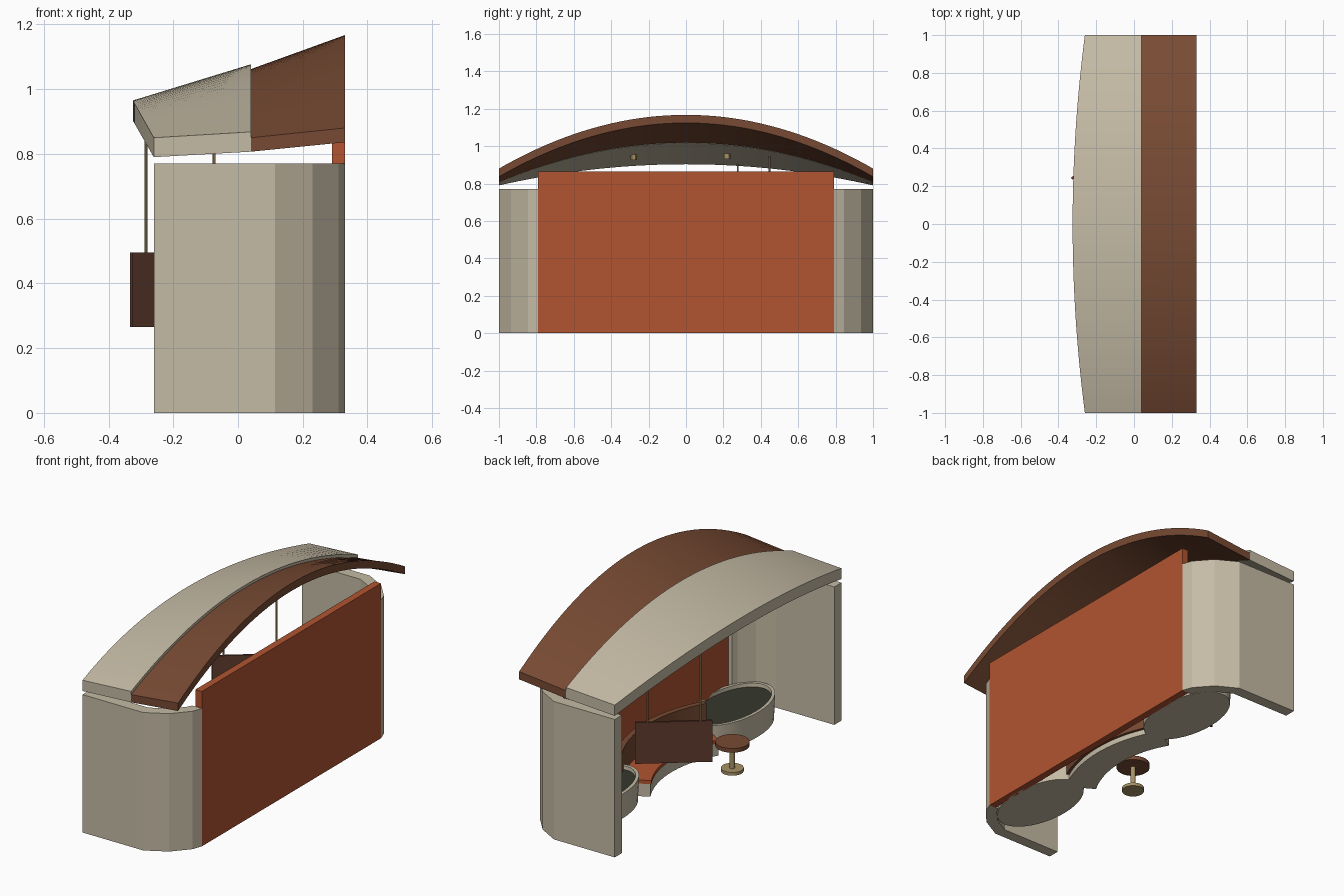
import bpy, bmesh, math

if "Cube" in bpy.data.objects:
    bpy.data.objects.remove(bpy.data.objects["Cube"])


def material(name, rgb):
    m = bpy.data.materials.new(name)
    lin = [((c / 255 + 0.055) / 1.055) ** 2.4 for c in rgb]
    m.diffuse_color = (*lin, 1)
    m.use_nodes = True
    m.node_tree.nodes["Principled BSDF"].inputs["Base Color"].default_value = m.diffuse_color
    return m


BEIGE = material("warm_beige", (197, 187, 165))
TERRA = material("terracotta", (177, 84, 49))
BROWN = material("brown", (119, 74, 51))
DARK = material("dark_brown", (93, 58, 44))
GOLD = material("brass", (168, 146, 100))
SOIL = material("dark_green", (54, 55, 43))


def finish(name, bm, mat, smooth=False):
    bmesh.ops.recalc_face_normals(bm, faces=bm.faces)
    me = bpy.data.meshes.new(name)
    bm.to_mesh(me)
    bm.free()
    me.materials.append(mat)
    ob = bpy.data.objects.new(name, me)
    bpy.context.collection.objects.link(ob)
    if smooth:
        bpy.ops.object.select_all(action='DESELECT')
        ob.select_set(True)
        bpy.context.view_layer.objects.active = ob
        bpy.ops.object.shade_smooth_by_angle(angle=math.radians(30))
    return ob


def loft(name, sections, mat, smooth=False, closed=False):
    """Skin a row of matching cross-sections; cap the ends or close the loop."""
    bm = bmesh.new()
    rows = [[bm.verts.new(p) for p in s] for s in sections]
    n = len(rows[0])
    pairs = list(zip(rows, rows[1:])) + ([(rows[-1], rows[0])] if closed else [])
    for a, b in pairs:
        for i in range(n):
            j = (i + 1) % n
            bm.faces.new((a[i], a[j], b[j], b[i]))
    if not closed:
        bm.faces.new(rows[0])
        bm.faces.new(rows[-1])
    return finish(name, bm, mat, smooth)


def prism(name, outline, z0, z1, mat, smooth=False):
    return loft(name, [[(x, y, z) for x, y in outline] for z in (z0, z1)], mat, smooth)


def ellipse(cx, cy, a, b, n=32):
    return [(cx + a * math.cos(2 * math.pi * i / n), cy + b * math.sin(2 * math.pi * i / n))
            for i in range(n)]


def mix(a, b, t):
    return a + (b - a) * t


# Back wall
prism("back_wall", [(0.29, -0.79), (0.33, -0.79), (0.33, 0.79), (0.29, 0.79)], 0, 0.865, TERRA)

# Side walls with faceted rear corners
WALL = [(-0.26, 1), (0.115, 1), (0.23, 0.936), (0.31, 0.845), (0.33, 0.79),
        (0.27, 0.79), (0.255, 0.82), (0.19, 0.89), (0.1, 0.937), (-0.26, 0.937)]
for side, s in (("left", 1), ("right", -1)):
    prism(side + "_side_wall", [(x, s * y) for x, y in WALL], 0, 0.77, BEIGE)


# Arched roof: heights are (end, crown) pairs, blended along the span
def roof_section(y, front, rear):
    t = 1 - y * y
    (fx, fb, ft), (rx, rb, rt) = [[mix(*v, t) for v in e] for e in (front, rear)]
    return [(fx, y, fb), (rx, y, rb), (rx, y, rt), (fx, y, ft)]


YS = [-1 + i / 20 for i in range(41)]
FRONT_EDGE = ((-0.26, -0.325), (0.79, 0.903), (0.85, 0.965))
FRONT_MEET = ((0.04, 0.04), (0.807, 1.016), (0.868, 1.077))
REAR_MEET = ((0.04, 0.04), (0.807, 1.018), (0.85, 1.062))
REAR_EDGE = ((0.33, 0.33), (0.836, 1.124), (0.88, 1.167))
loft("front_roof", [roof_section(y, FRONT_EDGE, FRONT_MEET) for y in YS], BEIGE, True)
loft("rear_roof", [roof_section(y, REAR_MEET, REAR_EDGE) for y in YS], BROWN, True)


def underside(x, y):
    a, b = roof_section(y, FRONT_EDGE, FRONT_MEET)[:2]
    return mix(a[2], b[2], (x - a[0]) / (b[0] - a[0]))


# Ceiling spotlights
for i, y in enumerate((-0.28, 0.22)):
    z = underside(-0.13, y)
    prism(f"spotlight_{i + 1}", ellipse(-0.13, y, 0.018, 0.018, 12), z - 0.025, z + 0.01, GOLD, True)

# Hanging board on two rods
bx0, by0, bx1, by1 = -0.33, 0.24, -0.025, 0.485
length = math.hypot(bx1 - bx0, by1 - by0)
nx, ny = -(by1 - by0) / length * 0.006, (bx1 - bx0) / length * 0.006
prism("hanging_board", [(bx0 - nx, by0 - ny), (bx1 - nx, by1 - ny),
                        (bx1 + nx, by1 + ny), (bx0 + nx, by0 + ny)], 0.265, 0.495, DARK)
for i, t in enumerate((0.15, 0.84)):
    x, y = mix(bx0, bx1, t), mix(by0, by1, t)
    prism(f"hanging_rod_{i + 1}", ellipse(x, y, 0.005, 0.005, 8), 0.49, underside(x, y) + 0.01, GOLD, True)

# Oval planters: hollow shell with dark filling
for side, y in (("left", 0.6), ("right", -0.6)):
    rings = [(0.14, 0.27, 0.0), (0.165, 0.295, 0.0), (0.17, 0.3, 0.14), (0.152, 0.282, 0.14)]
    loft(side + "_planter", [[(x, yy, z) for x, yy in ellipse(0.14, y, a, b, 40)] for a, b, z in rings],
         BEIGE, True, closed=True)
    prism(side + "_planter_filling", ellipse(0.14, y, 0.153, 0.283, 40), 0.02, 0.12, SOIL, True)
    prism(side + "_planter_base", ellipse(0.14, y, 0.145, 0.275, 40), 0.0, 0.02, BEIGE, True)


# Curved bench: base, seat and back share one arc centre
def arc_part(name, r0, r1, z0, z1, mat):
    secs = []
    for i in range(21):
        a = math.radians(mix(-30, 30, i / 20))
        secs.append([(-0.51 + r * math.cos(a), r * math.sin(a), z)
                     for r, z in ((r0, z0), (r1, z0), (r1, z1), (r0, z1))])
    loft(name, secs, mat, True)


arc_part("bench_base", 0.6, 0.76, 0, 0.07, BEIGE)
arc_part("bench_seat", 0.595, 0.75, 0.07, 0.09, TERRA)
arc_part("bench_back", 0.745, 0.775, 0.03, 0.23, BROWN)

# Round pedestal table
TX, TY = -0.153, -0.19
prism("table_foot", ellipse(TX, TY, 0.058, 0.058), 0, 0.018, GOLD, True)
prism("table_stem", ellipse(TX, TY, 0.014, 0.014, 16), 0.018, 0.142, GOLD, True)
prism("table_top", ellipse(TX, TY, 0.087, 0.087), 0.142, 0.165, BROWN, True)
